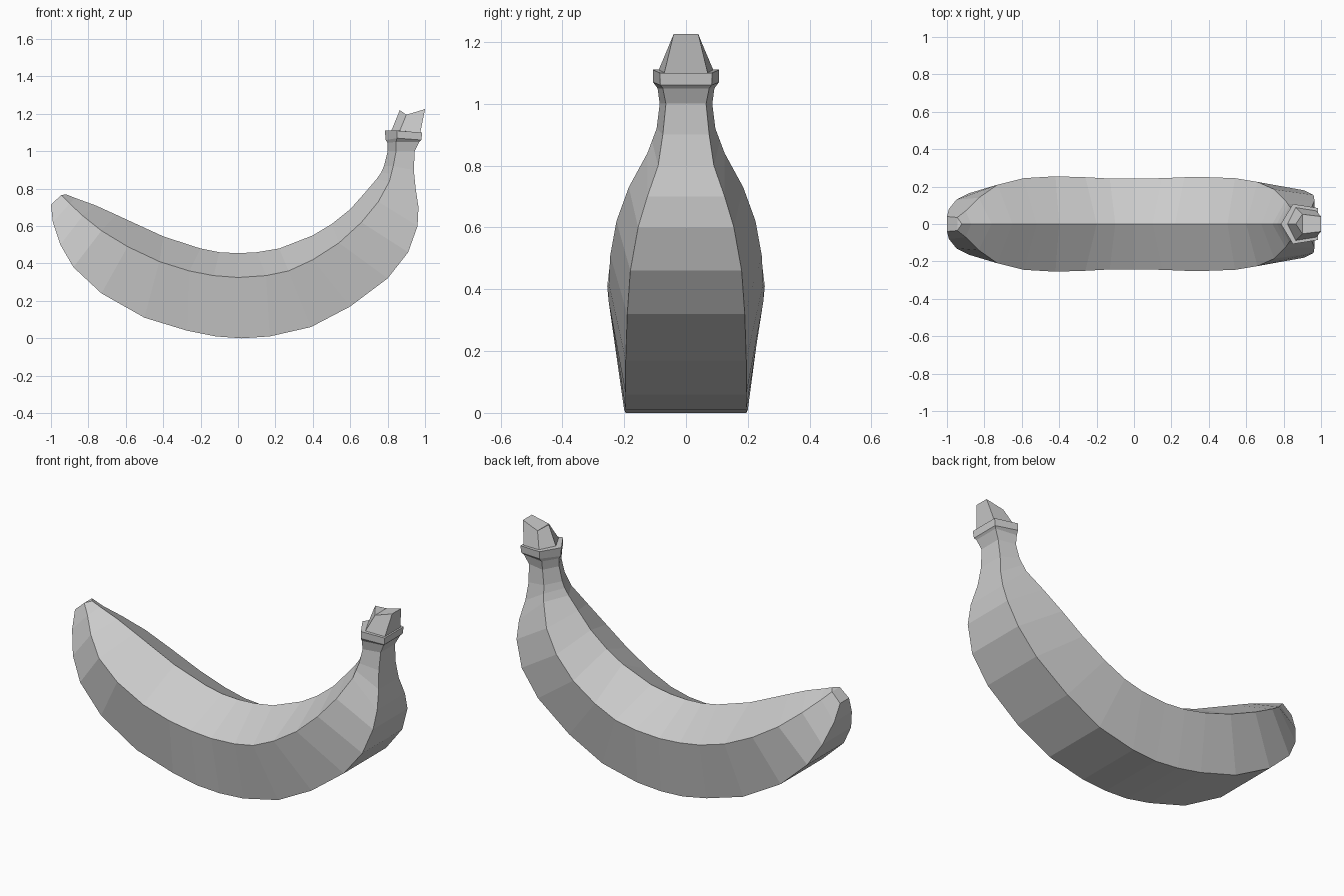
import bpy
import bmesh

default_cube = bpy.data.objects.get("Cube")
if default_cube:
    bpy.data.objects.remove(default_cube, do_unlink=True)

# One plain colour for the whole fruit
grey = bpy.data.materials.new("plain_grey")
grey.use_nodes = True
grey.diffuse_color = (0.6, 0.6, 0.6, 1)
grey.node_tree.nodes["Principled BSDF"].inputs["Base Color"].default_value = grey.diffuse_color


def section(ridge, shoulder, base):
    """Five-sided cross-section: ridge (x, z), then mirrored shoulder and base (x, z, half width)."""
    (sx, sz, sw), (bx, bz, bw) = shoulder, base
    return [(ridge[0], 0, ridge[1]), (sx, -sw, sz), (bx, -bw, bz), (bx, bw, bz), (sx, sw, sz)]


def loft(name, sections, cap_start=False, cap_end=False):
    """Skin neighbouring cross-sections with quads and cap the chosen ends."""
    bm = bmesh.new()
    rings = [[bm.verts.new(point) for point in ring] for ring in sections]
    for lower, upper in zip(rings, rings[1:]):
        for i in range(len(lower)):
            j = (i + 1) % len(lower)
            bm.faces.new((lower[i], lower[j], upper[j], upper[i]))
    # Each cap folds along the line between its shoulders
    for ring, wanted in ((rings[0], cap_start), (rings[-1], cap_end)):
        if wanted:
            ridge, right, low_right, low_left, left = ring
            bm.faces.new((ridge, right, left))
            bm.faces.new((right, low_right, low_left, left))
    bmesh.ops.recalc_face_normals(bm, faces=bm.faces)
    if not (cap_start and cap_end):
        # Open shells: make the skin face away from its own axis
        face = bm.faces[0]
        centre = sum((v.co for v in rings[0] + rings[1]), face.normal * 0) / (2 * len(rings[0]))
        if face.normal.dot(face.calc_center_median() - centre) < 0:
            bmesh.ops.reverse_faces(bm, faces=bm.faces)
    mesh = bpy.data.meshes.new(name)
    bm.to_mesh(mesh)
    bm.free()
    mesh.materials.append(grey)
    obj = bpy.data.objects.new(name, mesh)
    bpy.context.collection.objects.link(obj)
    return obj


# Profiles of the curved body, from the blunt tip to the neck
ridge_line = [
    (-.92, .77), (-.87, .75), (-.76, .71), (-.65, .66), (-.52, .6), (-.4, .545),
    (-.2, .48), (-.1, .46), (0, .455), (.1, .46), (.22, .48), (.4, .55),
    (.5, .61), (.6, .69), (.68, .78), (.74, .85), (.765, .885), (.78, .92), (.8, 1),
]
shoulder_line = [
    (-.945, .765, .035), (-.9, .72, .07), (-.83, .655, .14), (-.73, .575, .21),
    (-.59, .49, .245), (-.42, .41, .255), (-.26, .36, .25), (-.13, .335, .243),
    (0, .325, .242), (.15, .335, .245), (.27, .36, .25), (.4, .42, .25),
    (.54, .51, .245), (.66, .62, .225), (.75, .73, .185), (.81, .84, .125),
    (.82, .88, .11), (.83, .92, .095), (.845, 1, .085),
]
base_line = [
    (-1, .715, .04), (-.99, .62, .08), (-.95, .5, .13), (-.88, .38, .165),
    (-.73, .24, .19), (-.5, .11, .2), (-.27, .04, .2), (-.12, .01, .2),
    (.02, 0, .195), (.17, .01, .195), (.39, .06, .195), (.6, .17, .195),
    (.8, .32, .19), (.91, .46, .18), (.96, .6, .155), (.965, .7, .125),
    (.95, .8, .09), (.94, .9, .075), (.945, 1, .065),
]
body = [section(*parts) for parts in zip(ridge_line, shoulder_line, base_line)]
loft("peel", body, cap_start=True)

# Flared collar above the neck, ending in a narrow inward ledge
collar = [
    body[-1],
    section((.8, 1.045), (.845, 1.05, .092), (.97, 1.05, .075)),
    section((.79, 1.06), (.85, 1.07, .107), (.98, 1.06, .083)),
    section((.785, 1.11), (.85, 1.11, .107), (.985, 1.1, .085)),
    section((.82, 1.11), (.865, 1.11, .088), (.975, 1.1, .07)),
]
loft("stalk_collar", collar)

# Tapered stalk with a folded cut end
stalk_end = section((.865, 1.22), (.9, 1.195, .052), (1, 1.225, .04))
loft("stalk", [collar[-1], stalk_end], cap_end=True)
